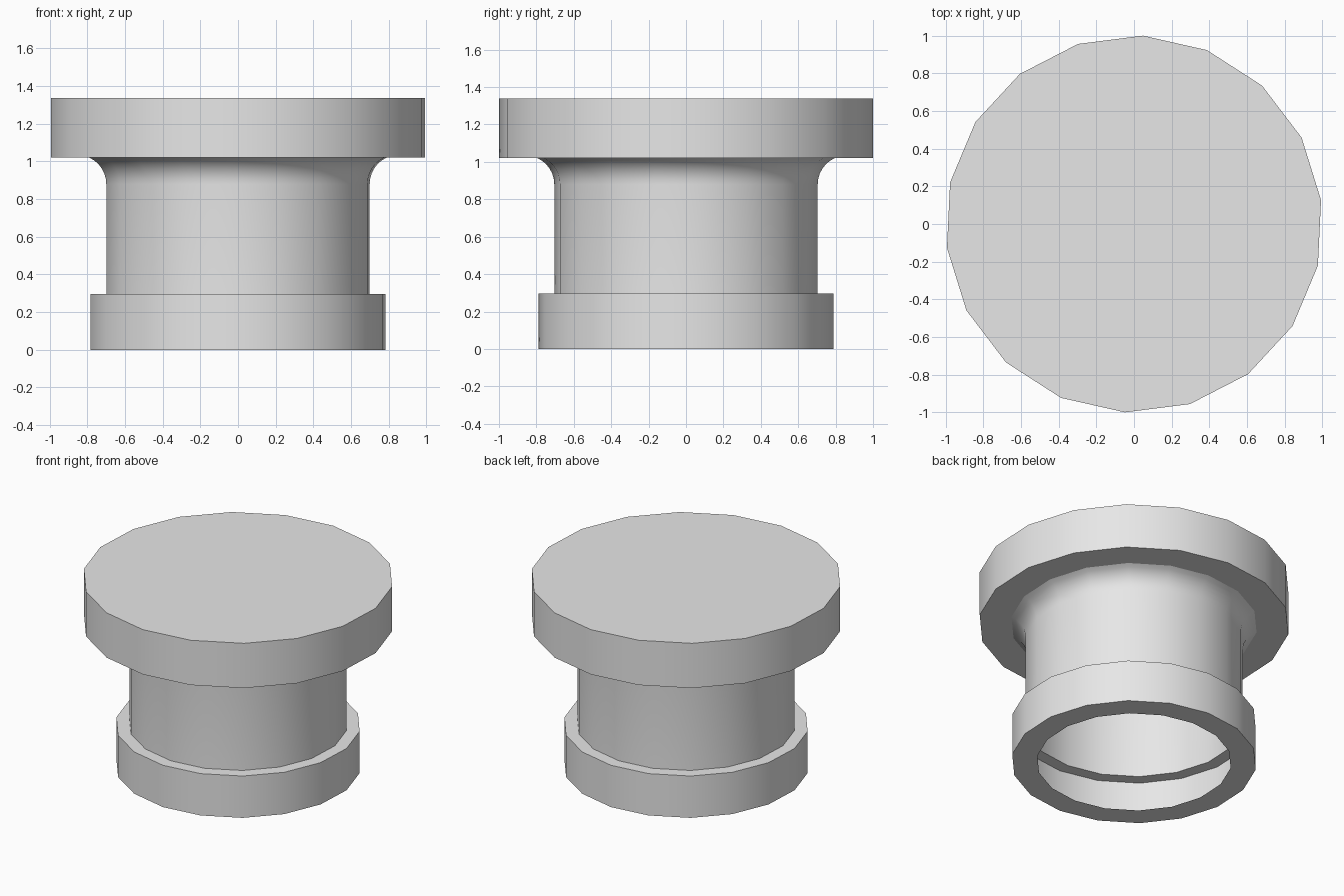
import bpy
import bmesh
import math

SIDES = 18
TURN = math.radians(7.25)

cube = bpy.data.objects.get("Cube")
if cube:
    bpy.data.objects.remove(cube, do_unlink=True)

grey = bpy.data.materials.new("plain grey")
grey.use_nodes = True
grey.diffuse_color = (0.8, 0.8, 0.8, 1)
grey.node_tree.nodes["Principled BSDF"].inputs["Base Color"].default_value = (0.8, 0.8, 0.8, 1)


def lathe(name, profile, cap_top=False):
    """Turn a (radius, height) profile, listed bottom to top, into an open shell."""
    bm = bmesh.new()
    rings = []
    for r, z in profile:
        angles = [TURN + math.tau * i / SIDES for i in range(SIDES)]
        rings.append([bm.verts.new((r * math.cos(a), r * math.sin(a), z)) for a in angles])
    for low, high in zip(rings, rings[1:]):
        for i in range(SIDES):
            j = (i + 1) % SIDES
            bm.faces.new((low[i], low[j], high[j], high[i]))
    if cap_top:
        bm.faces.new(rings[-1])
    mesh = bpy.data.meshes.new(name)
    bm.to_mesh(mesh)
    bm.free()
    mesh.materials.append(grey)
    obj = bpy.data.objects.new(name, mesh)
    bpy.context.collection.objects.link(obj)
    bpy.ops.object.select_all(action="DESELECT")
    obj.select_set(True)
    bpy.context.view_layer.objects.active = obj
    bpy.ops.object.shade_smooth_by_angle(angle=math.radians(35))
    return obj


# Hollow foot: bottom lip around the opening, outer wall, ledge up to the stem
lathe("base_collar", [(0.627, 0), (0.79, 0), (0.79, 0.297), (0.705, 0.297)])

# Stem with a flared fillet below the head
flare, radius = math.radians(65.5), 0.154
arc = [flare * i / 6 for i in range(7)]
lathe("stem", [(0.705, 0.297)] + [
    (0.705 + radius * (1 - math.cos(a)), 0.88 + radius * math.sin(a)) for a in arc])

# Wide flat head
lathe("head", [(0.795, 1.02), (1.001, 1.02), (1.001, 1.338)], cap_top=True)
